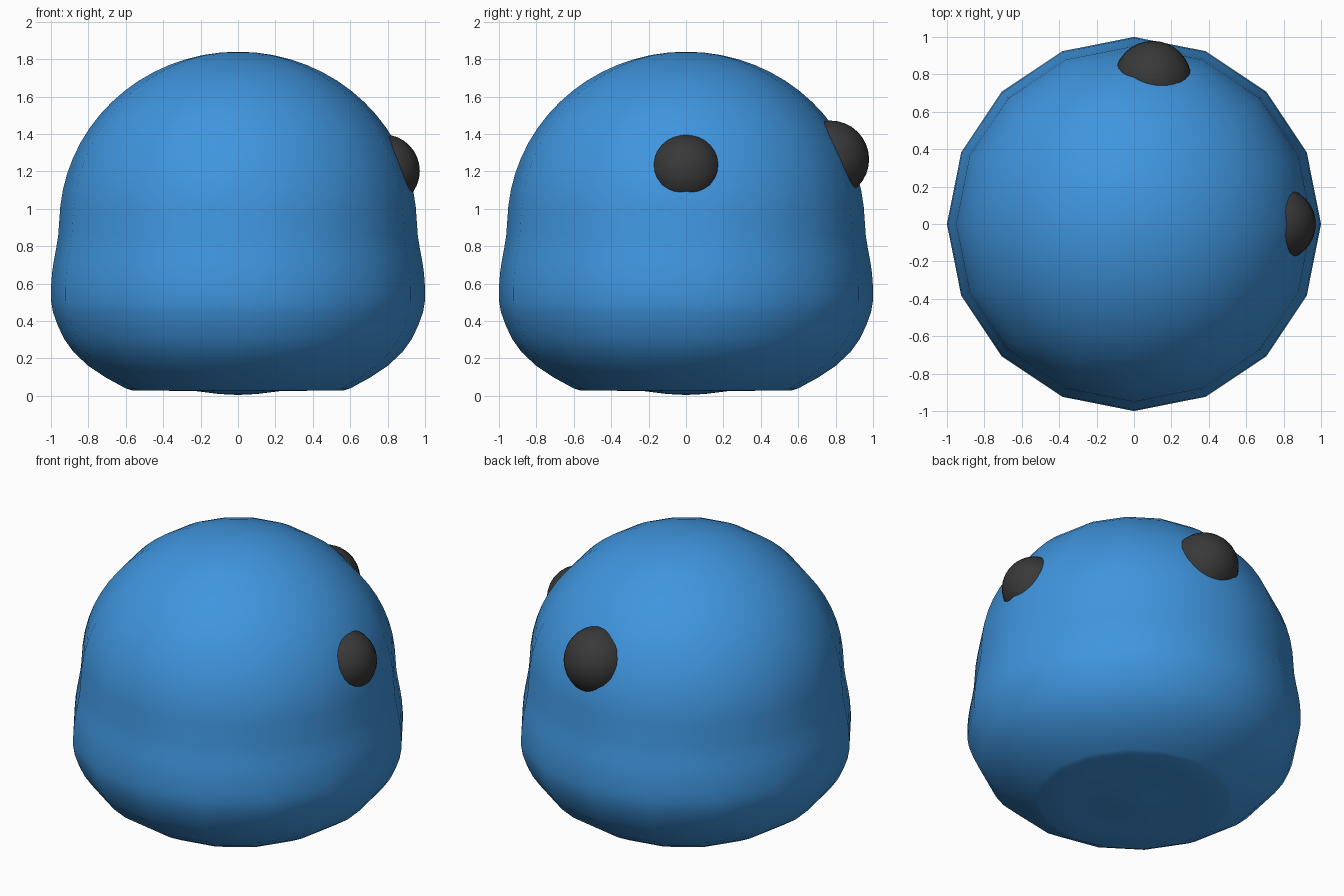
import bpy, bmesh, math

if "Cube" in bpy.data.objects:
    bpy.data.objects.remove(bpy.data.objects["Cube"])

SIDES = 16


def material(name, color):
    m = bpy.data.materials.new(name)
    m.diffuse_color = (*color, 1)
    m.use_nodes = True
    m.node_tree.nodes["Principled BSDF"].inputs["Base Color"].default_value = m.diffuse_color
    return m


blue = material("blue", (0.05, 0.30, 0.73))
dark = material("dark_grey", (0.04, 0.04, 0.04))


def smooth(obj, angle):
    bpy.ops.object.select_all(action='DESELECT')
    obj.select_set(True)
    bpy.context.view_layer.objects.active = obj
    bpy.ops.object.shade_smooth_by_angle(angle=math.radians(angle))


def lathe(name, profile, mat):
    """Revolve (radius, z) points; the first and last lie on the axis."""
    bm = bmesh.new()
    verts = [bm.verts.new((r, 0, z)) for r, z in profile]
    edges = [bm.edges.new(p) for p in zip(verts, verts[1:])]
    bmesh.ops.spin(bm, geom=verts + edges, cent=(0, 0, 0), axis=(0, 0, 1),
                   angle=2 * math.pi, steps=SIDES, use_merge=True)
    bmesh.ops.remove_doubles(bm, verts=bm.verts, dist=1e-4)
    bmesh.ops.recalc_face_normals(bm, faces=bm.faces)
    me = bpy.data.meshes.new(name)
    bm.to_mesh(me)
    bm.free()
    me.materials.append(mat)
    obj = bpy.data.objects.new(name, me)
    bpy.context.collection.objects.link(obj)
    smooth(obj, 35)
    return obj


# Body: shallow base, bulging lower half, elliptical dome on top
profile = [(0, 0.005), (0.1, 0.01), (0.22, 0.025), (0.4, 0.028), (0.57, 0.03),
           (0.60, 0.04), (0.71, 0.10), (0.80, 0.16), (0.88, 0.235),
           (0.93, 0.305), (0.965, 0.38), (0.99, 0.45), (1.0, 0.51),
           (1.0, 0.58), (0.994, 0.66), (0.985, 0.72), (0.972, 0.79),
           (0.961, 0.86)]
for i in range(1, 17):
    a = math.radians(90) * i / 16
    profile.append((0.955 * math.cos(a), 0.92 + 0.92 * math.sin(a)))
profile[-1] = (0, 1.84)
lathe("body", profile, blue)

# Two dark balls sunk into the dome
for name, loc, radius in (("right_ball", (0.777, 0, 1.203), 0.195),
                          ("back_ball", (0.10, 0.772, 1.265), 0.207)):
    bpy.ops.mesh.primitive_uv_sphere_add(segments=32, ring_count=16,
                                         radius=radius, location=loc)
    ball = bpy.context.object
    ball.name = name
    ball.data.materials.append(dark)
    smooth(ball, 40)
